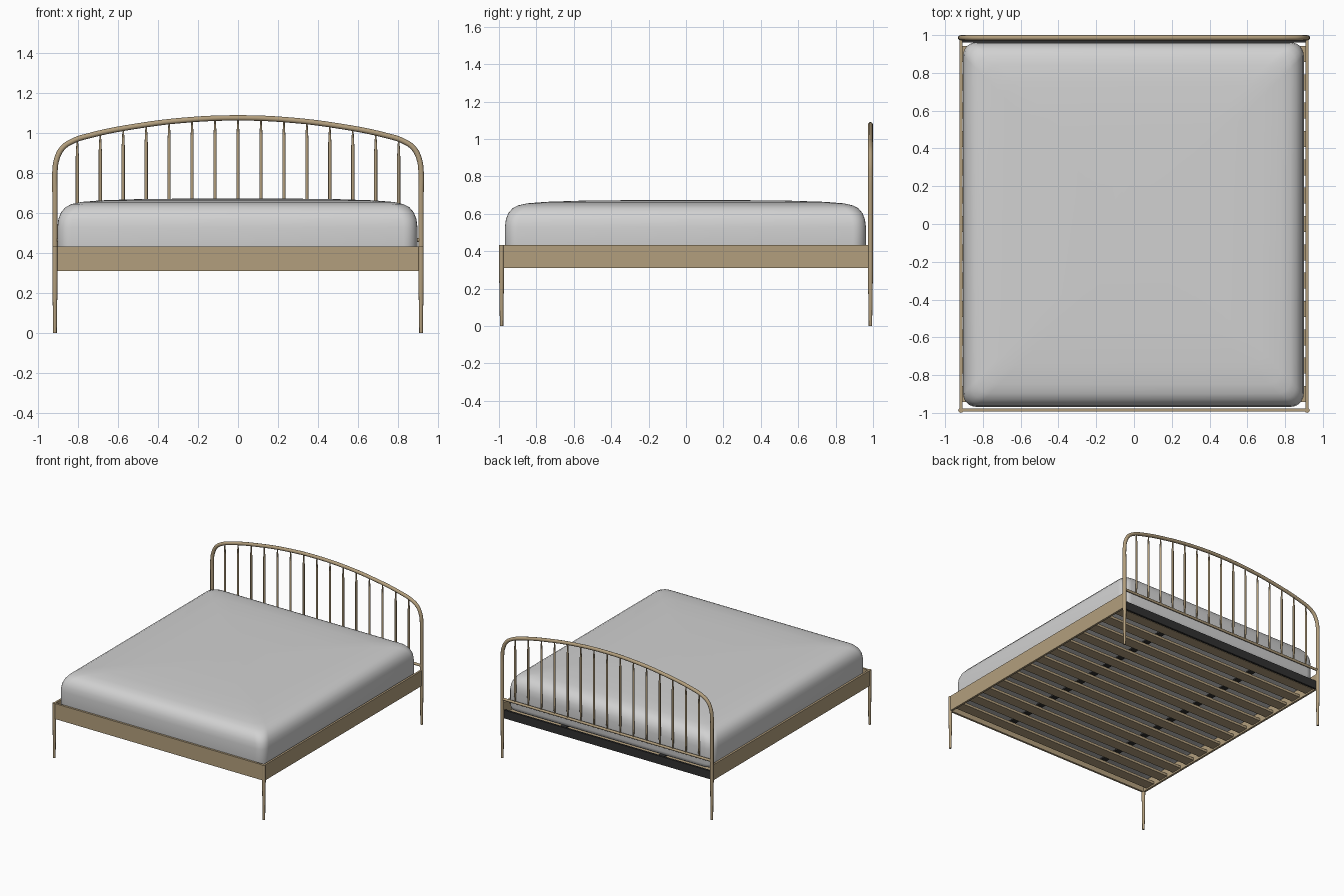
import bpy, bmesh, math
from mathutils import Vector

cube = bpy.data.objects.get("Cube")
if cube:
    bpy.data.objects.remove(cube, do_unlink=True)


def material(name, rgb):
    m = bpy.data.materials.new(name)
    m.use_nodes = True
    m.diffuse_color = (*rgb, 1)
    m.node_tree.nodes["Principled BSDF"].inputs["Base Color"].default_value = (*rgb, 1)
    return m


oak = material("oak wood", (0.45, 0.345, 0.205))
linen = material("light grey fabric", (0.64, 0.64, 0.64))
black = material("black metal", (0.03, 0.03, 0.03))


def activate(ob):
    bpy.ops.object.select_all(action="DESELECT")
    ob.select_set(True)
    bpy.context.view_layer.objects.active = ob


def link(name, data, mat):
    ob = bpy.data.objects.new(name, data)
    bpy.context.collection.objects.link(ob)
    data.materials.append(mat)
    return ob


def board(name, low, high, mat=oak):
    """Box between two opposite corners."""
    low, high = Vector(low), Vector(high)
    bm = bmesh.new()
    bmesh.ops.create_cube(bm, size=1)
    for v in bm.verts:
        v.co = (low + high) / 2 + v.co * (high - low)
    me = bpy.data.meshes.new(name)
    bm.to_mesh(me)
    bm.free()
    return link(name, me, mat)


def tube(name, points, radii, bend=False):
    """Round rod along points, with a radius at each point."""
    cu = bpy.data.curves.new(name, "CURVE")
    cu.dimensions = "3D"
    cu.bevel_depth = 1
    cu.bevel_resolution = 4
    cu.use_fill_caps = True
    cu.resolution_u = 8
    sp = cu.splines.new("BEZIER" if bend else "POLY")
    pts = sp.bezier_points if bend else sp.points
    pts.add(len(points) - 1)
    for p, co, r in zip(pts, points, radii):
        p.co = co if bend else (*co, 1)
        p.radius = r
        if bend:
            p.handle_left_type = p.handle_right_type = "AUTO"
    ob = link(name, cu, oak)
    activate(ob)
    bpy.ops.object.convert(target="MESH")
    bpy.ops.object.shade_smooth_by_angle(angle=math.radians(40))
    return ob


HEAD_Y, LEG_X = 0.986, 0.917


def arch(x):
    return 1.077 - 0.16 * x * x


# Arched headboard hoop, running down into the back legs
half = [(LEG_X, 0), (LEG_X, 0.3), (LEG_X, 0.7), (LEG_X, 0.81), (0.908, 0.87),
        (0.88, 0.925), (0.83, 0.96)]
half += [(x, arch(x)) for x in (0.74, 0.5, 0.25)]
path = half + [(0, arch(0))] + [(-x, z) for x, z in reversed(half)]
tube("headboard_hoop", [(x, HEAD_Y, z) for x, z in path],
     [0.009 if z == 0 else 0.0135 for x, z in path], bend=True)

# Lower headboard rail and spindles
RAIL_Z = 0.465
tube("headboard_lower_rail", [(-LEG_X, HEAD_Y, RAIL_Z), (LEG_X, HEAD_Y, RAIL_Z)], [0.01] * 2)
for i in range(-7, 8):
    x = i * 0.115
    top = arch(x)
    heights = (RAIL_Z, RAIL_Z + 0.08, top - 0.09, top - 0.01)
    tube(f"spindle_{i + 8}", [(x, HEAD_Y, z) for z in heights], (0.005, 0.008, 0.008, 0.004))

# Tapered front legs and side rails
for side, s in (("left", 1), ("right", -1)):
    tube(f"front_leg_{side}", [(s * LEG_X, -HEAD_Y, z) for z in (0, 0.3, 0.432)],
         (0.009, 0.0135, 0.0135))
    board(f"side_rail_{side}", (s * LEG_X - 0.008, -HEAD_Y, 0.31), (s * LEG_X + 0.008, 0.98, 0.432))

# Foot rail and dark head beam
board("foot_rail", (-LEG_X, -0.992, 0.31), (LEG_X, -0.976, 0.432))
board("head_beam", (-0.909, 0.962, 0.31), (0.909, 0.978, 0.375), black)

# Slats and the two straps over them
for i in range(13):
    y = -0.9 + i * 0.15
    board(f"slat_{i + 1}", (-0.909, y - 0.042, 0.322), (0.909, y + 0.042, 0.342))
for side, s in (("left", 1), ("right", -1)):
    board(f"slat_strap_{side}", (s * 0.43 - 0.025, -0.94, 0.342),
          (s * 0.43 + 0.025, 0.94, 0.352), black)


# Soft mattress lofted from rounded rectangles
def ring(bm, inset, z):
    hx, hy = 0.902 - inset, 0.965 - inset
    r = min(0.07, hx)
    verts = []
    for k, (sx, sy) in enumerate(((1, 1), (-1, 1), (-1, -1), (1, -1))):
        for j in range(7):
            a = (k + j / 6) * math.pi / 2
            verts.append(bm.verts.new((sx * (hx - r) + r * math.cos(a) - 0.003,
                                       sy * (hy - r) + r * math.sin(a) - 0.003, z)))
    return verts


bm = bmesh.new()
profile = [(0.02, 0.375), (0.005, 0.385), (0, 0.41), (0, 0.53), (0.005, 0.57), (0.018, 0.603),
           (0.04, 0.629), (0.07, 0.645), (0.12, 0.656), (0.22, 0.664), (0.4, 0.67), (0.75, 0.674)]
rings = [ring(bm, *p) for p in profile]
for a, b in zip(rings, rings[1:]):
    for i in range(len(a)):
        j = (i + 1) % len(a)
        bm.faces.new((a[i], a[j], b[j], b[i]))
bm.faces.new(rings[0][::-1])
bm.faces.new(rings[-1])
me = bpy.data.meshes.new("mattress")
bm.to_mesh(me)
bm.free()
activate(link("mattress", me, linen))
bpy.ops.object.shade_smooth_by_angle(angle=math.radians(50))
